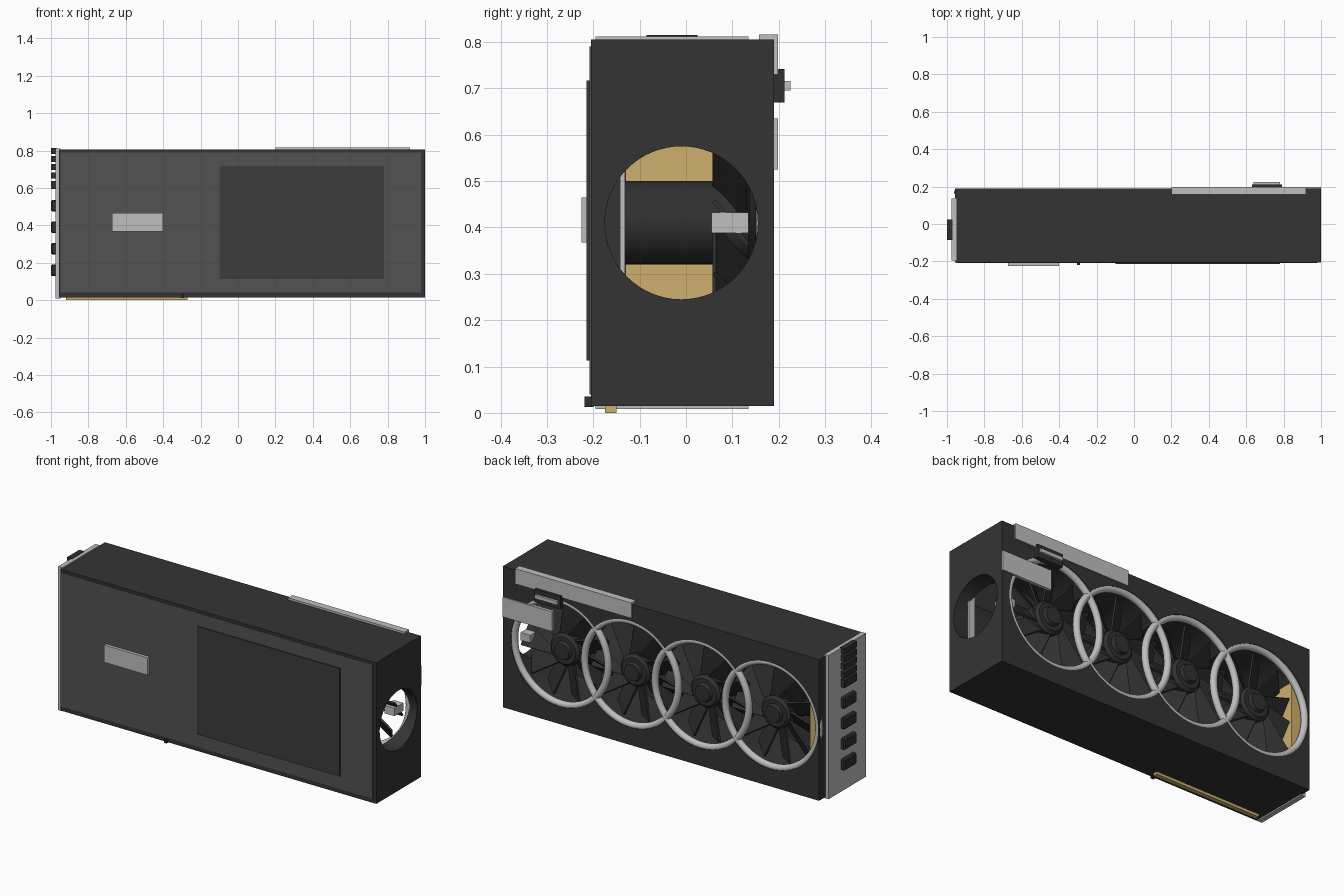
import bpy, bmesh, math
from mathutils import Matrix

if "Cube" in bpy.data.objects:
    bpy.data.objects.remove(bpy.data.objects["Cube"])


def mat(name, r, g, b):
    m = bpy.data.materials.new(name)
    m.diffuse_color = (r, g, b, 1)
    m.use_nodes = True
    m.node_tree.nodes["Principled BSDF"].inputs["Base Color"].default_value = m.diffuse_color
    return m


SHELL = mat("charcoal shell", 0.034, 0.034, 0.034)
PLATE = mat("grey backplate", 0.085, 0.085, 0.088)
VENT = mat("vent grey", 0.045, 0.045, 0.046)
BLACK = mat("soft black", 0.03, 0.03, 0.031)
SILVER = mat("silver", 0.52, 0.52, 0.52)
GOLD = mat("gold", 0.62, 0.43, 0.15)

FAN_X = [0.653, 0.218, -0.218, -0.653]
FAN_Z = 0.41
CAVITY_R = 0.298


def finish(name, bm, material, smooth=False):
    me = bpy.data.meshes.new(name)
    bm.to_mesh(me)
    bm.free()
    ob = bpy.data.objects.new(name, me)
    bpy.context.collection.objects.link(ob)
    if material:
        me.materials.append(material)
    if smooth:
        smooth_angle(ob)
    return ob


def activate(ob):
    bpy.ops.object.select_all(action='DESELECT')
    ob.select_set(True)
    bpy.context.view_layer.objects.active = ob


def smooth_angle(ob):
    activate(ob)
    bpy.ops.object.shade_smooth_by_angle(angle=math.radians(35))


def box(name, x, y, z, material, bevel=0):
    """Box from (min, max) ranges on each axis."""
    bm = bmesh.new()
    c = [(a + b) / 2 for a, b in (x, y, z)]
    s = [b - a for a, b in (x, y, z)]
    bmesh.ops.create_cube(bm, size=1, matrix=Matrix.Translation(c) @ Matrix.Diagonal((*s, 1)))
    if bevel:
        bmesh.ops.bevel(bm, geom=bm.edges[:], offset=bevel, segments=1, affect='EDGES')
    return finish(name, bm, material)


def add_cone(bm, centre, axis, r1, r2, depth, segs=64):
    """Cone or cylinder along y or x, r2 at the positive end."""
    rot = Matrix.Rotation(-math.pi / 2, 4, 'X') if axis == 'Y' else Matrix.Rotation(math.pi / 2, 4, 'Y')
    bmesh.ops.create_cone(bm, cap_ends=True, segments=segs, radius1=r1, radius2=r2,
                          depth=depth, matrix=Matrix.Translation(centre) @ rot)


def cut(ob, centre, axis, r, depth):
    bm = bmesh.new()
    add_cone(bm, centre, axis, r, r, depth)
    cutter = finish("cutter", bm, None)
    cutter.hide_render = True
    activate(ob)
    m = ob.modifiers.new("cut", 'BOOLEAN')
    m.operation, m.solver, m.object = 'DIFFERENCE', 'EXACT', cutter
    bpy.ops.object.modifier_apply(modifier=m.name)
    bpy.data.objects.remove(cutter)


# Main shell with four overlapping fan wells and a side exhaust
shell = box("shell", (-0.957, 1.0), (-0.205, 0.19), (0.015, 0.805), SHELL)
for fx in FAN_X:
    cut(shell, (fx, 0.08, FAN_Z), 'Y', CAVITY_R, 0.44)
cut(shell, (0.95, -0.01, FAN_Z), 'X', 0.165, 0.4)
smooth_angle(shell)


# Fans: pitched blades, hub, cap and trim ring
def fan(i, fx):
    place = Matrix.Translation((fx, 0, FAN_Z))
    bm = bmesh.new()
    n = 11
    for k in range(n):
        bmesh.ops.create_cube(bm, size=1, matrix=(
            place @ Matrix.Rotation(math.tau * k / n, 4, 'Y')
            @ Matrix.Translation((0.175, 0.097, 0)) @ Matrix.Rotation(math.radians(37), 4, 'X')
            @ Matrix.Diagonal((0.2, 0.01, 0.12, 1))))
    finish(f"fan_blades_{i}", bm, BLACK)

    bm = bmesh.new()
    add_cone(bm, (fx, 0.0, FAN_Z), 'Y', 0.09, 0.09, 0.27, 32)
    add_cone(bm, (fx, 0.1425, FAN_Z), 'Y', 0.09, 0.075, 0.015, 32)
    add_cone(bm, (fx, 0.16, FAN_Z), 'Y', 0.052, 0.045, 0.02, 32)
    finish(f"fan_hub_{i}", bm, BLACK, True)

    # Ring swept as a torus
    bm = bmesh.new()
    major, minor, seg, sides = 0.29, 0.019, 64, 12
    rings = []
    for s in range(seg):
        a = math.tau * s / seg
        ring = []
        for t in range(sides):
            b = math.tau * t / sides
            r = major + minor * math.cos(b)
            ring.append(bm.verts.new((fx + r * math.cos(a), 0.17 + minor * math.sin(b),
                                      FAN_Z + r * math.sin(a))))
        rings.append(ring)
    for s in range(seg):
        p, q = rings[s], rings[(s + 1) % seg]
        for t in range(sides):
            u = (t + 1) % sides
            bm.faces.new((p[t], p[u], q[u], q[t]))
    bmesh.ops.recalc_face_normals(bm, faces=bm.faces[:])
    ob = finish(f"fan_ring_{i}", bm, SILVER)
    for f in ob.data.polygons:
        f.use_smooth = True


for i, fx in enumerate(FAN_X, 1):
    fan(i, fx)

# Front backplate, vent panel and badge
box("backplate", (-0.95, 0.978), (-0.208, -0.2), (0.04, 0.79), PLATE)
box("vent_panel", (-0.1, 0.78), (-0.215, -0.2), (0.113, 0.717), VENT)
box("front_badge", (-0.673, -0.402), (-0.225, -0.2), (0.368, 0.465), SILVER)
box("bottom_latch", (-0.306, -0.29), (-0.219, -0.2), (0.013, 0.035), BLACK)

# Edge light bar, rear badge and power socket
box("light_bar", (0.2, 0.92), (0.158, 0.198), (0.73, 0.816), SILVER)
box("rear_badge", (0.69, 0.999), (0.18, 0.198), (0.525, 0.635), SILVER)
box("power_socket", (0.63, 0.79), (0.18, 0.212), (0.67, 0.742), BLACK)
box("power_pins", (0.64, 0.78), (0.2, 0.225), (0.696, 0.716), SILVER)

# Inner details seen through the openings
box("circuit_block", (-0.952, -0.875), (-0.13, 0.152), (0.1, 0.72), GOLD)
box("inner_strip", (0.9, 0.94), (-0.142, -0.132), (0.25, 0.57), SILVER)
box("inner_strut", (0.87, 0.93), (0.055, 0.135), (0.388, 0.432), SILVER)

# Edge connector
box("edge_connector", (-0.92, -0.27), (-0.175, -0.15), (0.0, 0.03), GOLD)

# Mounting bracket with ports and vent slots
box("bracket", (-0.977, -0.95), (-0.195, 0.135), (0.008, 0.812), SILVER)
for i, z in enumerate((0.16, 0.275, 0.39, 0.505), 1):
    box(f"port_{i}", (-1.0, -0.97), (-0.085, 0.025), (z - 0.031, z + 0.031), BLACK, 0.006)
for i, z in enumerate((0.616, 0.666, 0.712, 0.756, 0.799), 1):
    h = 0.022 if i == 1 else 0.016
    box(f"bracket_vent_{i}", (-1.0, -0.97), (-0.085, 0.025), (z - h, z + h), BLACK)
